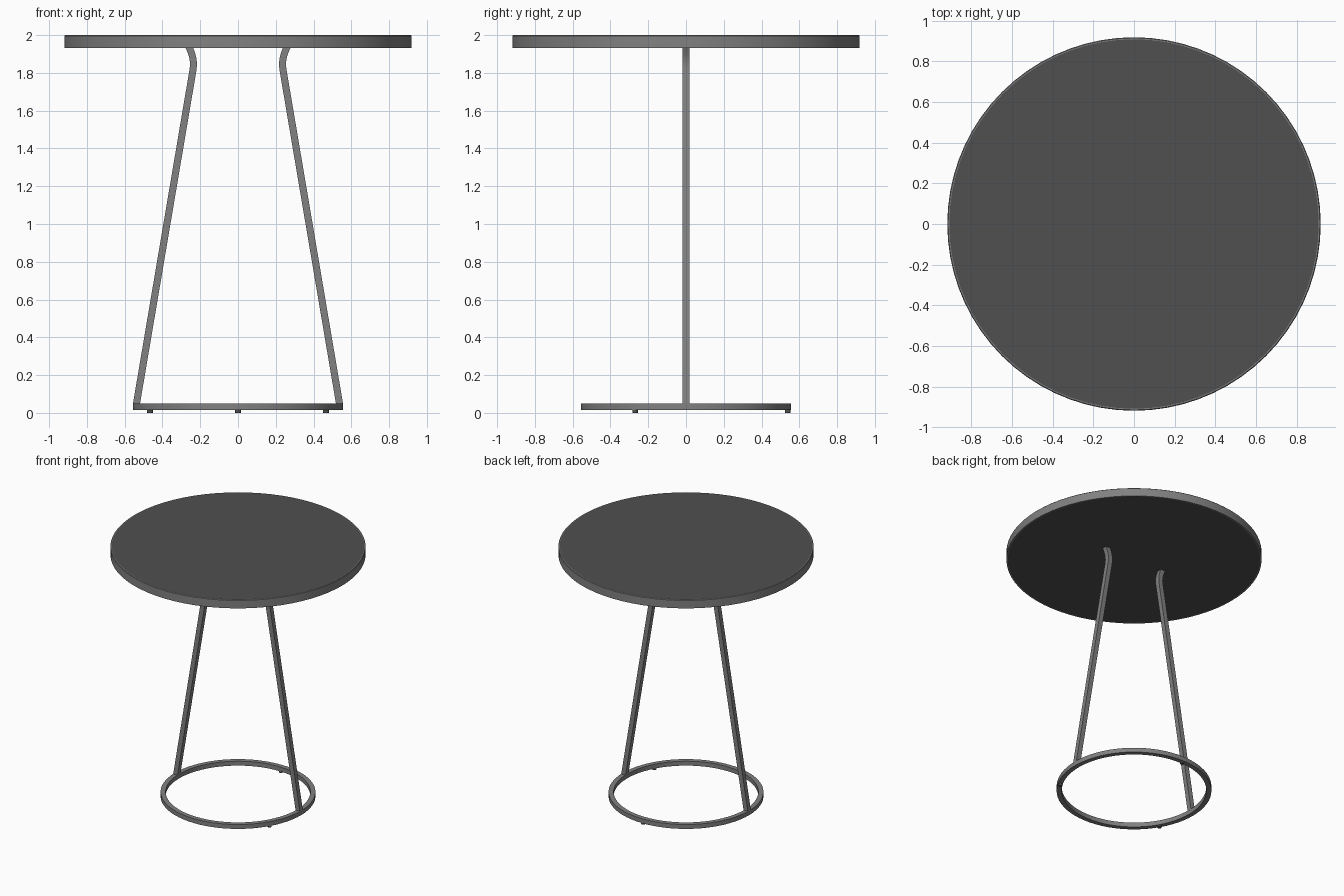
import bpy, bmesh, math
from mathutils import Vector

if "Cube" in bpy.data.objects:
    bpy.data.objects.remove(bpy.data.objects["Cube"])


def material(name, value):
    mat = bpy.data.materials.new(name)
    mat.diffuse_color = (value, value, value, 1)
    mat.use_nodes = True
    mat.node_tree.nodes["Principled BSDF"].inputs["Base Color"].default_value = mat.diffuse_color
    return mat


FRAME = material("frame_grey", 0.22)
PANEL = material("panel_charcoal", 0.08)


def finish(name, bm, mat):
    bmesh.ops.remove_doubles(bm, verts=bm.verts, dist=1e-5)
    bmesh.ops.recalc_face_normals(bm, faces=bm.faces)
    mesh = bpy.data.meshes.new(name)
    bm.to_mesh(mesh)
    bm.free()
    mesh.materials.append(mat)
    obj = bpy.data.objects.new(name, mesh)
    bpy.context.collection.objects.link(obj)
    bpy.ops.object.select_all(action='DESELECT')
    obj.select_set(True)
    bpy.context.view_layer.objects.active = obj
    bpy.ops.object.shade_smooth_by_angle(angle=math.radians(30))
    return obj


def lathe(name, profile, mat, closed=False, steps=72):
    """Spin an (r, z) profile around the z axis."""
    bm = bmesh.new()
    vs = [bm.verts.new((r, 0, z)) for r, z in profile]
    pairs = list(zip(vs, vs[1:])) + ([(vs[-1], vs[0])] if closed else [])
    edges = [bm.edges.new(p) for p in pairs]
    bmesh.ops.spin(bm, geom=vs + edges, cent=(0, 0, 0), axis=(0, 0, 1),
                   angle=2 * math.pi, steps=steps, use_merge=True)
    return finish(name, bm, mat)


def bar(name, path, half, side):
    """Square bar following an (x, z) path, mirrored to the given side."""
    pts = [Vector(p) for p in path]
    left, right = [], []
    for i, p in enumerate(pts):
        d = (pts[min(i + 1, len(pts) - 1)] - pts[max(i - 1, 0)]).normalized()
        if i in (0, len(pts) - 1):          # level cuts at the ends
            n = Vector((1, 0)) / abs(d.y)
        else:
            n = Vector((d.y, -d.x))
        left.append(p - n * half)
        right.append(p + n * half)
    bm = bmesh.new()
    rings = [[bm.verts.new((side * q.x, y, q.y))
              for q, y in ((l, -half), (r, -half), (r, half), (l, half))]
             for l, r in zip(left, right)]
    for a, b in zip(rings, rings[1:]):
        for k in range(4):
            bm.faces.new((a[k], a[(k + 1) % 4], b[(k + 1) % 4], b[k]))
    bm.faces.new(rings[0])
    bm.faces.new(rings[-1])
    return finish(name, bm, FRAME)


# Dark round panel inside a thin lighter edge band
lathe("tabletop_panel", [(0, 1.933), (0.908, 1.933), (0.908, 2.0), (0, 2.0)], PANEL)
lathe("tabletop_rim", [(0.908, 1.933), (0.918, 1.933), (0.918, 1.996),
                       (0.914, 2.0), (0.908, 2.0)], FRAME, closed=True)

# Base ring of square bar
lathe("base_ring", [(0.521, 0.014), (0.557, 0.014), (0.557, 0.049), (0.521, 0.049)],
      FRAME, closed=True)

# Two leaning legs that curl outward beneath the top
leg_path = [(0.538, 0.045), (0.2435, 1.785), (0.2375, 1.82), (0.2355, 1.845),
            (0.2375, 1.87), (0.243, 1.895), (0.251, 1.917), (0.259, 1.936)]
for label, side in (("left", -1), ("right", 1)):
    bar(label + "_leg", leg_path, 0.0185, side)

# Three small glides under the ring
for i in range(3):
    a = math.radians(90 + 120 * i)
    bm = bmesh.new()
    bmesh.ops.create_cone(bm, cap_ends=True, segments=20, radius1=0.015,
                          radius2=0.015, depth=0.016)
    bmesh.ops.translate(bm, verts=bm.verts,
                        vec=(0.538 * math.cos(a), 0.538 * math.sin(a), 0.008))
    finish(f"foot_glide_{i + 1}", bm, PANEL)
